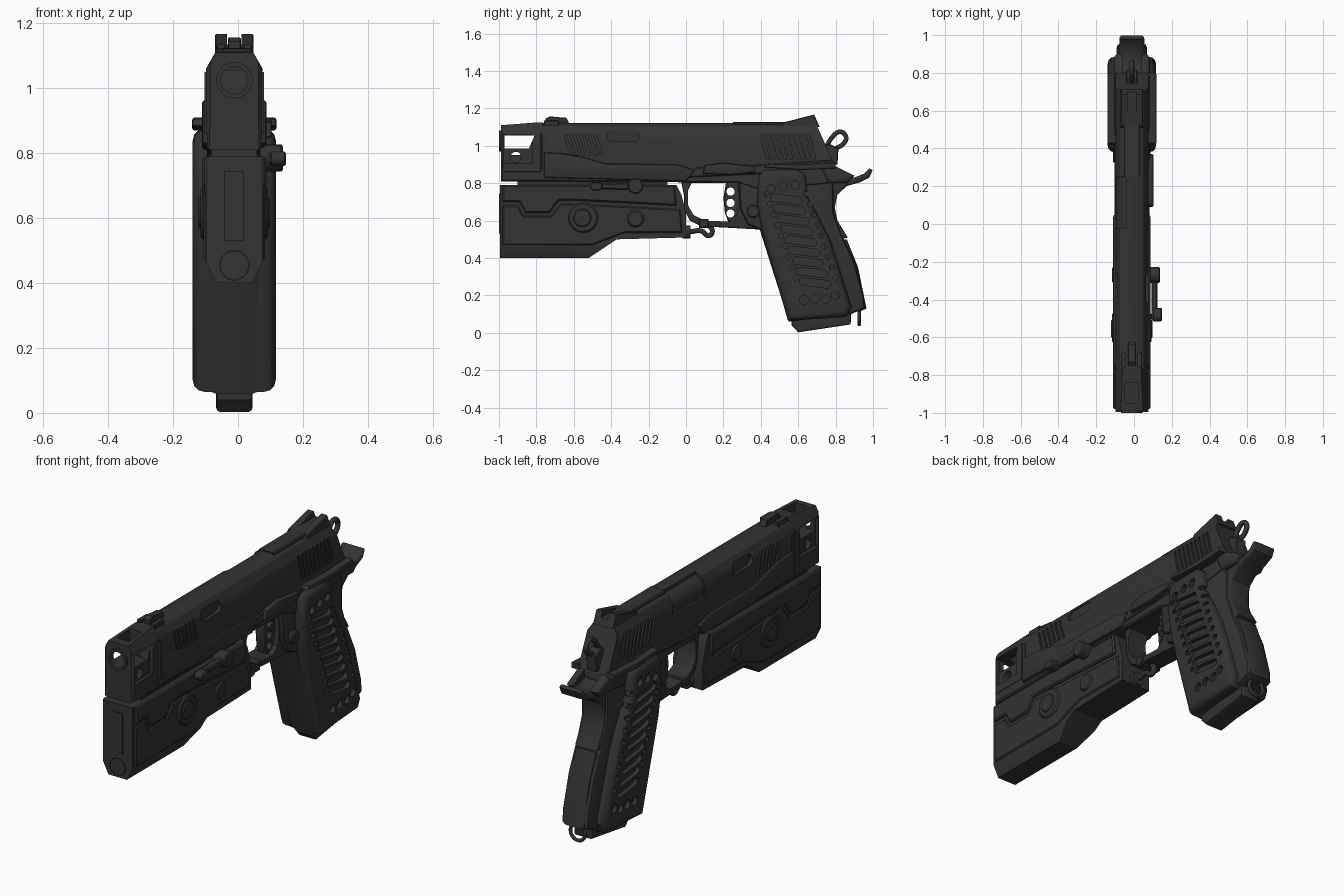
import bpy, bmesh, math
from mathutils import Vector, Matrix

CX = -0.0115
metal = bpy.data.materials.new("dark_gunmetal")
metal.diffuse_color = (0.033, 0.033, 0.034, 1)


def finish(name, bm):
    bmesh.ops.recalc_face_normals(bm, faces=bm.faces[:])
    me = bpy.data.meshes.new(name)
    bm.to_mesh(me)
    bm.free()
    me.materials.append(metal)
    ob = bpy.data.objects.new(name, me)
    bpy.context.collection.objects.link(ob)
    return ob


def prism(name, pts, x0, x1, bevel=0, seg=1, both=True):
    """Side profile (y, z) extruded from x0 to x1; bevel softens the end outlines."""
    bm = bmesh.new()
    a = [bm.verts.new((x0, y, z)) for y, z in pts]
    b = [bm.verts.new((x1, y, z)) for y, z in pts]
    n = len(pts)
    bm.faces.new(a)
    bm.faces.new(b)
    for i in range(n):
        bm.faces.new((a[i], a[(i + 1) % n], b[(i + 1) % n], b[i]))
    if bevel:
        ends = [set(b)] + ([set(a)] if both else [])
        es = [e for e in bm.edges if any(e.verts[0] in s and e.verts[1] in s for s in ends)]
        bmesh.ops.recalc_face_normals(bm, faces=bm.faces[:])
        bmesh.ops.bevel(bm, geom=es, offset=bevel, segments=seg, affect='EDGES', profile=0.5)
    return finish(name, bm)


def sym(name, pts, w, bevel=0, seg=1):
    return prism(name, pts, -w, w, bevel, seg)


def pair(name, pts, x0, x1, bevel=0, seg=1):
    return [prism(f"{name}_{t}", pts, s * x0, s * x1, bevel, seg, False)
            for t, s in (("left", 1), ("right", -1))]


def rect(y0, y1, z0, z1):
    return [(y0, z0), (y1, z0), (y1, z1), (y0, z1)]


def disc(y, z, r, n=20):
    return [(y + r * math.cos(i * math.tau / n), z + r * math.sin(i * math.tau / n)) for i in range(n)]


def capsule(y, z, length, r, ang, n=6):
    out = []
    for end in (1, -1):
        for i in range(n + 1):
            t = -math.pi / 2 + math.pi * i / n
            u, v = end * (length / 2 - r + r * math.cos(t)), end * r * math.sin(t)
            out.append((y + u * math.cos(ang) - v * math.sin(ang), z + u * math.sin(ang) + v * math.cos(ang)))
    return out


def tube_y(name, x, z, r, y0, y1, n=28):
    bm = bmesh.new()
    m = Matrix.Translation((x, (y0 + y1) / 2, z)) @ Matrix.Rotation(math.pi / 2, 4, 'X')
    bmesh.ops.create_cone(bm, cap_ends=True, segments=n, radius1=r, radius2=r, depth=y1 - y0, matrix=m)
    return finish(name, bm)


def slice_off(ob, co, no):
    """Remove everything in front of a plane and close the cut."""
    bm = bmesh.new()
    bm.from_mesh(ob.data)
    bmesh.ops.bisect_plane(bm, geom=bm.verts[:] + bm.edges[:] + bm.faces[:],
                           plane_co=co, plane_no=no, clear_outer=True)
    bmesh.ops.holes_fill(bm, edges=[e for e in bm.edges if e.is_boundary], sides=0)
    bmesh.ops.recalc_face_normals(bm, faces=bm.faces[:])
    bm.to_mesh(ob.data)
    bm.free()


def carve(ob, cutters):
    """Subtract cutters, bake the result and delete them."""
    for c in cutters:
        m = ob.modifiers.new("cut", 'BOOLEAN')
        m.object, m.solver = c, 'EXACT'
    dg = bpy.context.evaluated_depsgraph_get()
    me = bpy.data.meshes.new_from_object(ob.evaluated_get(dg))
    ob.modifiers.clear()
    ob.data = me
    for c in cutters:
        bpy.data.objects.remove(c)


def wire(name, pts, r, cyclic=False):
    cu = bpy.data.curves.new(name, 'CURVE')
    cu.dimensions, cu.bevel_depth, cu.bevel_resolution = '3D', r, 3
    cu.use_fill_caps = True
    sp = cu.splines.new('BEZIER')
    sp.bezier_points.add(len(pts) - 1)
    sp.use_cyclic_u = cyclic
    for p, co in zip(sp.bezier_points, pts):
        p.co = co
        p.handle_left_type = p.handle_right_type = 'AUTO'
    cu.materials.append(metal)
    ob = bpy.data.objects.new(name, cu)
    bpy.context.collection.objects.link(ob)


# Slide: chamfered section, slanted rear, serrations, side pockets, open port
bm = bmesh.new()
half = [(0.0875, 0.88), (0.0875, 1.06), (0.062, 1.105), (0.03, 1.122)]
section = half + [(-x, z) for x, z in reversed(half)]
face = bm.faces.new([bm.verts.new((x, -0.77, z)) for x, z in section])
ext = bmesh.ops.extrude_face_region(bm, geom=[face])
bmesh.ops.translate(bm, verts=[v for v in ext["geom"] if isinstance(v, bmesh.types.BMVert)], vec=(0, 1.6, 0))
slide = finish("slide", bm)
slice_off(slide, (0, 0.69, 1.13), Vector((0, 0.2, 0.09)))
cuts = []
for i in range(6):
    y = -0.65 + 0.032 * i
    cuts += pair("groove", [(y + .03, .95), (y + .045, .95), (y + .012, 1.065), (y - .003, 1.065)], 0.077, 0.2)
for i in range(9):
    y = 0.4 + 0.031 * i
    cuts += pair("groove", [(y + .03, .93), (y + .046, .93), (y + .012, 1.065), (y - .004, 1.065)], 0.077, 0.2)
cuts += pair("pocket", capsule(-0.335, 1.052, 0.17, 0.03, 0), 0.07, 0.2)
cuts.append(prism("port", rect(-0.02, 0.25, 1.0, 1.2), -0.2, -0.03))
carve(slide, cuts)
tube_y("chamber", 0, 1.03, 0.081, -0.021, 0.251)
sym("slide_top_rib", rect(0.25, 0.55, 1.1, 1.128), 0.045, 0.006)

# Sights
rear = sym("rear_sight", [(0.5, 1.1), (0.52, 1.125), (0.685, 1.167), (0.715, 1.1)], 0.06, 0.004)
carve(rear, [sym("notch", rect(0.4, 0.8, 1.135, 1.3), 0.022)])
sym("front_sight", [(-0.75, 1.11), (-0.75, 1.145), (-0.73, 1.157), (-0.64, 1.15), (-0.62, 1.11)], 0.02, 0.003)
pair("front_sight_wing", rect(-0.76, -0.68, 1.1, 1.135), 0.03, 0.055, 0.004)

# Compensator with side windows, vents, top port and bore
comp = sym("compensator", [(-0.99, 0.85), (-0.99, 1.11), (-0.8, 1.125), (-0.765, 1.125), (-0.765, 0.85)], 0.086, 0.012)
for s in (1, -1):
    slice_off(comp, (s * 0.086, 0, 1.06), Vector((s, 0, 0.55)))
carve(comp, [sym("window", [(-0.97, 0.985), (-0.84, 0.985), (-0.81, 1.055), (-0.97, 1.055)], 0.2),
             sym("vent", disc(-0.91, 0.94, 0.028), 0.2),
             prism("top_port", rect(-0.95, -0.84, 1.02, 1.3), -0.035, 0.035),
             tube_y("bore", 0, 1.025, 0.042, -1.2, -0.83)]
      + pair("recess", rect(-0.975, -0.82, 0.905, 1.06), 0.068, 0.2))
ring = tube_y("muzzle_ring", 0, 1.025, 0.056, -1.0, -0.975)
carve(ring, [tube_y("bore", 0, 1.025, 0.042, -1.2, -0.5)])
pair("compensator_band", rect(-0.77, -0.745, 0.86, 1.05), 0.08, 0.091)

# Frame and dust cover
sym("dust_cover", [(-0.99, 0.81), (-0.99, 0.885), (-0.75, 0.885), (0.0, 0.905), (0.76, 0.93),
                   (0.8, 0.87), (0.8, 0.8), (0.4, 0.76), (0.28, 0.8), (0.0, 0.805)], 0.084, 0.008)
pair("frame_flare", [(-0.76, 0.83), (-0.76, 0.965), (-0.66, 0.96), (-0.55, 0.94), (-0.43, 0.905),
                     (-0.05, 0.9), (0.05, 0.87), (0.0, 0.81)], 0.07, 0.1, 0.012, 2)
pair("frame_rail", [(0.0, 0.83), (0.05, 0.885), (0.4, 0.9), (0.78, 0.925), (0.8, 0.89), (0.4, 0.85)], 0.07, 0.093, 0.006)
tube_y("recoil_plug", 0, 0.9, 0.05, -0.985, -0.8)

# Trigger guard and trigger
guard = sym("trigger_guard", [(-0.03, 0.83), (-0.012, 0.74), (-0.01, 0.66), (0.02, 0.6), (0.08, 0.57),
                              (0.44, 0.55), (0.46, 0.83)], 0.055, 0.01, 2)
carve(guard, [sym("opening", [(0.01, 0.76), (0.03, 0.8), (0.275, 0.8), (0.285, 0.7), (0.27, 0.63), (0.23, 0.595),
                              (0.1, 0.6), (0.04, 0.63), (0.012, 0.68)], 0.2)])
trigger = sym("trigger", [(0.215, 0.81), (0.29, 0.81), (0.29, 0.6), (0.225, 0.595), (0.208, 0.64), (0.2, 0.72)], 0.03, 0.006)
carve(trigger, [sym("hole", disc(0.238, z, 0.022), 0.2) for z in (0.755, 0.695, 0.638)])

# Grip core, back strap, beavertail, magazine base
sym("grip_core", [(0.28, 0.83), (0.29, 0.66), (0.33, 0.58), (0.395, 0.55), (0.55, 0.06), (0.88, 0.1), (0.955, 0.13),
                  (0.95, 0.2), (0.9, 0.38), (0.83, 0.53), (0.79, 0.64), (0.79, 0.76), (0.78, 0.88)], 0.08, 0.02, 2)
sym("back_strap", [(0.8, 0.5), (0.86, 0.5), (0.92, 0.35), (0.965, 0.13), (0.93, 0.115), (0.84, 0.11)], 0.062, 0.015, 2)
sym("grip_safety", [(0.7, 0.9), (0.84, 0.83), (0.9, 0.83), (0.95, 0.85), (0.98, 0.88), (0.998, 0.87),
                    (0.98, 0.83), (0.93, 0.805), (0.86, 0.785), (0.81, 0.74), (0.795, 0.67), (0.81, 0.6),
                    (0.865, 0.51), (0.83, 0.5), (0.74, 0.62)], 0.066, 0.014, 3)
pair("beavertail_shoulder", [(0.7, 0.93), (0.8, 0.89), (0.9, 0.84), (0.86, 0.8), (0.76, 0.8)], 0.05, 0.095, 0.02, 3)
sym("magazine_base", [(0.56, 0.1), (0.565, 0.04), (0.6, 0.003), (0.88, 0.045), (0.885, 0.12)], 0.056, 0.012, 2)
wire("lanyard_loop", [(0.043 * math.cos(a), 0.926, 0.087 + 0.043 * math.sin(a))
                      for a in (i * math.tau / 8 for i in range(8))], 0.009, True)

# Grip panels with slots and round dimples
panel_outline = [(0.39, 0.84), (0.42, 0.87), (0.6, 0.875), (0.64, 0.84), (0.65, 0.73), (0.71, 0.62), (0.77, 0.5),
                 (0.885, 0.14), (0.86, 0.085), (0.545, 0.065), (0.405, 0.55), (0.38, 0.7)]
for panel in pair("grip_panel", panel_outline, 0.06, 0.128, 0.035, 3):
    cuts = []
    for i in range(9):
        y, z = 0.535 + 0.0195 * i, 0.715 - 0.056 * i
        cuts.append(sym("slot", capsule(y, z, 0.17, 0.02, -0.12), 0.3))
        for d in (-0.105, 0.108):
            cuts.append(sym("dimple", disc(y + d, z + 0.028, 0.014, 10), 0.3))
    for y, z in ((0.455, 0.77), (0.52, 0.785), (0.585, 0.79), (0.63, 0.175), (0.69, 0.18), (0.75, 0.18), (0.8, 0.2)):
        cuts.append(sym("dimple", disc(y, z, 0.023, 12), 0.3))
    carve(panel, cuts)
pair("panel_floor", [(0.42, 0.82), (0.6, 0.83), (0.73, 0.5), (0.83, 0.13), (0.58, 0.1), (0.44, 0.55)], 0.06, 0.106)

# Controls
pair("thumb_safety", [(0.42, 0.885), (0.43, 0.905), (0.6, 0.9), (0.8, 0.91), (0.8, 0.88), (0.62, 0.87)], 0.08, 0.13, 0.008, 2)
prism("slide_stop", [(0.09, 0.85), (0.1, 0.895), (0.2, 0.91), (0.37, 0.89), (0.37, 0.86), (0.25, 0.845)], 0.08, 0.115, 0.008, 2, False)
pair("magazine_catch", disc(0.36, 0.65, 0.035), 0.05, 0.1, 0.006)
wire("hammer_loop", [(0, 0.74, 0.97), (0, 0.785, 1.05), (0, 0.825, 1.075), (0, 0.855, 1.05),
                     (0, 0.845, 1.015), (0, 0.8, 0.985)], 0.013)
sym("hammer_body", [(0.7, 0.9), (0.7, 1.0), (0.77, 1.01), (0.815, 0.985), (0.81, 0.9)], 0.03, 0.005)

# Under-barrel module: chamfered lower sides, rear step
module = sym("module_body", [(-0.995, 0.79), (-0.995, 0.4), (-0.52, 0.4), (-0.37, 0.5), (0.0, 0.51),
                             (0.0, 0.64), (-0.025, 0.74), (-0.05, 0.79)], 0.087)
for s in (1, -1):
    slice_off(module, (s * 0.087, 0, 0.465), Vector((s, 0, -0.5)))
carve(module, [tube_y("lens_hole", 0, 0.455, 0.046, -1.2, -0.985)])
pair("module_lower_plate", [(-0.98, 0.47), (-0.5, 0.47), (-0.33, 0.535), (-0.02, 0.535), (-0.03, 0.66),
                            (-0.6, 0.69), (-0.67, 0.69), (-0.72, 0.625), (-0.87, 0.625), (-0.9, 0.68), (-0.98, 0.68)],
     0.08, 0.095, 0.006)
pair("module_upper_plate", [(-0.98, 0.79), (-0.98, 0.7), (-0.89, 0.7), (-0.86, 0.642), (-0.73, 0.642), (-0.68, 0.708),
                            (-0.6, 0.708), (-0.05, 0.68), (-0.06, 0.79)], 0.08, 0.1, 0.008)
sym("module_rail", rect(-0.9, -0.1, 0.78, 0.82), 0.07)
tube_y("lamp_lens", 0, 0.455, 0.044, -0.995, -0.9)
slot = prism("front_slot", rect(-1.0, -0.97, 0.53, 0.745), -0.03, 0.03)
for t, y, z, r in (("sensor", -0.55, 0.615, 0.08), ("button", -0.27, 0.61, 0.045)):
    pair(t + "_bezel", disc(y, z, r, 28), 0.08, 0.104, 0.008)
pair("sensor_cap", disc(-0.555, 0.615, 0.048), 0.09, 0.11, 0.005)

# Side lever, cable and plug
prism("lever_pivot", disc(-0.27, 0.785, 0.042), 0.08, 0.15, 0.006, 1, False)
prism("lever_arm", [(-0.27, 0.765), (-0.27, 0.805), (-0.5, 0.795), (-0.51, 0.77)], 0.105, 0.135, 0.006)
prism("lever_tip", capsule(-0.48, 0.783, 0.07, 0.022, 0), 0.11, 0.16, 0.005)
tube_y("cable_plug", 0, 0.54, 0.035, -0.02, 0.025, 16)
wire("cable", [(0, 0.02, 0.54), (0, 0.08, 0.545), (0, 0.125, 0.52), (0, 0.14, 0.55), (0, 0.1, 0.585)], 0.014)
sym("cable_clip", rect(0.07, 0.12, 0.56, 0.61), 0.062, 0.006)

# Place on the centre line and smooth the rounded parts
for ob in bpy.context.collection.objects:
    ob.location.x += CX
    ob.select_set(ob.type == 'MESH')
    if ob.type == 'MESH':
        bpy.context.view_layer.objects.active = ob
bpy.ops.object.shade_smooth_by_angle(angle=math.radians(32))
